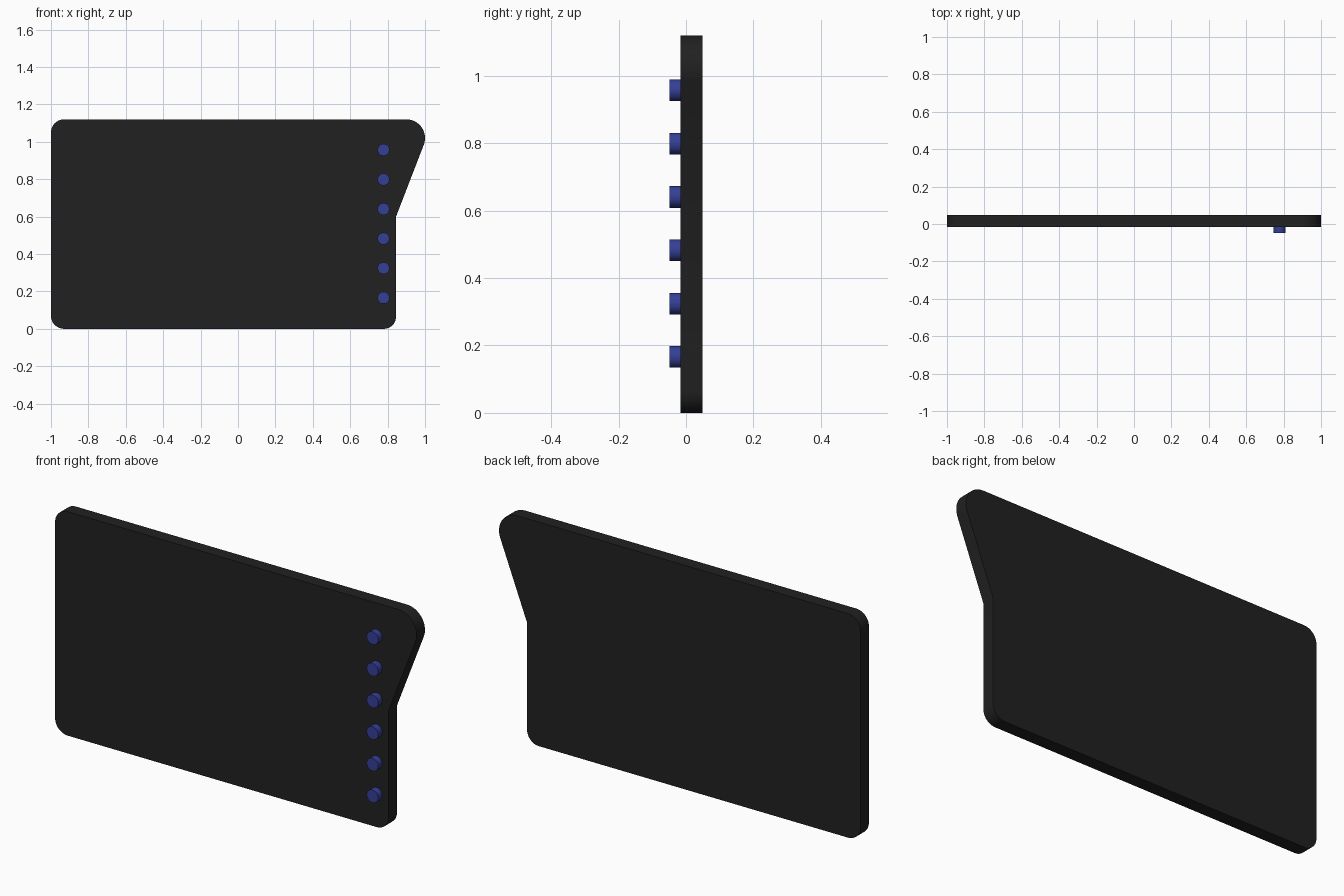
import bpy, bmesh, math
from mathutils import Matrix

if "Cube" in bpy.data.objects:
    bpy.data.objects.remove(bpy.data.objects["Cube"])

Y_FRONT, Y_BACK, Y_BUTTON = -0.017, 0.049, -0.049


def material(name, color):
    m = bpy.data.materials.new(name)
    m.diffuse_color = color
    m.use_nodes = True
    m.node_tree.nodes["Principled BSDF"].inputs["Base Color"].default_value = m.diffuse_color
    return m


def finish(name, bm, mat):
    bmesh.ops.recalc_face_normals(bm, faces=bm.faces)
    mesh = bpy.data.meshes.new(name)
    bm.to_mesh(mesh)
    bm.free()
    mesh.materials.append(mat)
    obj = bpy.data.objects.new(name, mesh)
    bpy.context.collection.objects.link(obj)
    bpy.ops.object.select_all(action='DESELECT')
    obj.select_set(True)
    bpy.context.view_layer.objects.active = obj
    bpy.ops.object.shade_smooth_by_angle(angle=math.radians(30))
    return obj


def arc(cx, cz, r, start, end, steps=12):
    angles = [math.radians(start + (end - start) * i / steps) for i in range(steps + 1)]
    return [(cx + r * math.cos(a), cz + r * math.sin(a)) for a in angles]


black = material("black_plastic", (0.015, 0.015, 0.015, 1))
blue = material("blue_plastic", (0.035, 0.05, 0.3, 1))

# Plate: rounded outline with a flared upper right corner
outline = (arc(-0.93, 0.07, 0.07, 270, 180)
           + arc(-0.93, 1.05, 0.07, 180, 90)
           + arc(0.90, 1.02, 0.10, 90, -21, 16)
           + [(0.845, 0.60)]
           + arc(0.78, 0.065, 0.065, 0, -90))
bm = bmesh.new()
face = bm.faces.new([bm.verts.new((x, Y_FRONT, z)) for x, z in outline])
ext = bmesh.ops.extrude_face_region(bm, geom=[face], use_keep_orig=True)
moved = [g for g in ext["geom"] if isinstance(g, bmesh.types.BMVert)]
bmesh.ops.translate(bm, verts=moved, vec=(0, Y_BACK - Y_FRONT, 0))
finish("plate", bm, black)

# Column of six round buttons on the front
for i in range(6):
    bm = bmesh.new()
    place = (Matrix.Translation((0.778, (Y_BUTTON + Y_FRONT) / 2, 0.166 + 0.1582 * i))
             @ Matrix.Rotation(math.pi / 2, 4, 'X'))
    bmesh.ops.create_cone(bm, cap_ends=True, segments=32, radius1=0.032, radius2=0.032,
                          depth=Y_FRONT - Y_BUTTON, matrix=place)
    finish(f"button_{i + 1}", bm, blue)
